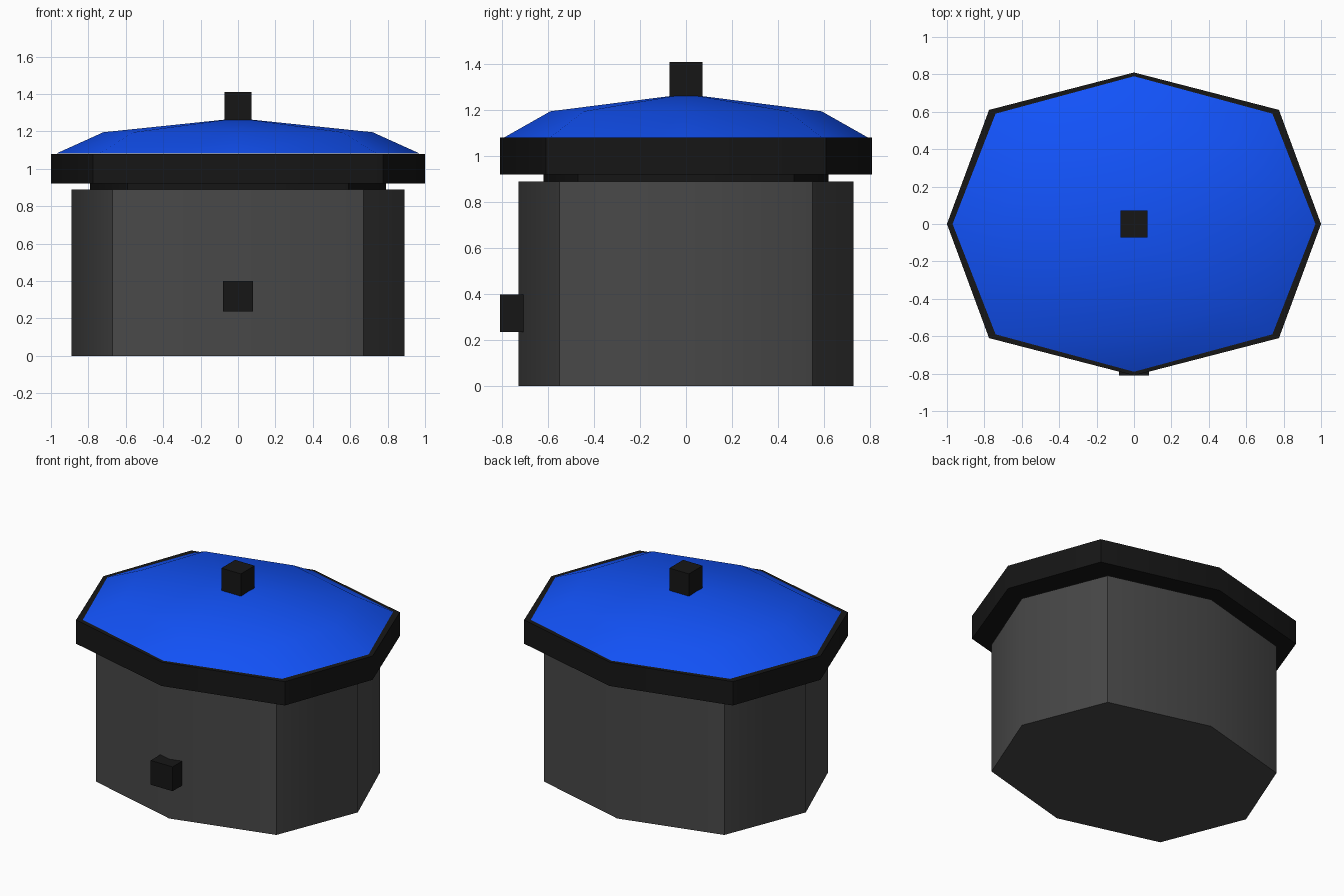
import bpy, bmesh, math

if "Cube" in bpy.data.objects:
    bpy.data.objects.remove(bpy.data.objects["Cube"])


def material(name, rgb):
    m = bpy.data.materials.new(name)
    m.diffuse_color = (*rgb, 1)
    m.use_nodes = True
    m.node_tree.nodes["Principled BSDF"].inputs["Base Color"].default_value = m.diffuse_color
    return m


BLACK = material("black", (0.008, 0.008, 0.008))
CHARCOAL = material("charcoal", (0.065, 0.065, 0.065))
BLUE = material("blue", (0.006, 0.085, 0.95))


def octagon(rx, ry, cx, cy):
    """Stretched octagon: side points rx / ry, corner points cx, cy."""
    return [(rx, 0), (cx, cy), (0, ry), (-cx, cy),
            (-rx, 0), (-cx, -cy), (0, -ry), (cx, -cy)]


def loft(name, levels, mat, apex=None, angle=48):
    """Stack octagon rings (octagon, z), capped, with an optional apex."""
    bm = bmesh.new()
    rings = [[bm.verts.new((x, y, z)) for x, y in pts] for pts, z in levels]
    bm.faces.new(rings[0][::-1])
    for a, b in zip(rings, rings[1:]):
        for i in range(8):
            j = (i + 1) % 8
            bm.faces.new((a[i], a[j], b[j], b[i]))
    top = rings[-1]
    if apex is None:
        bm.faces.new(top)
    else:
        tip = bm.verts.new((0, 0, apex))
        for i in range(8):
            bm.faces.new((top[i], top[(i + 1) % 8], tip))
    me = bpy.data.meshes.new(name)
    bm.to_mesh(me)
    bm.free()
    me.materials.append(mat)
    ob = bpy.data.objects.new(name, me)
    bpy.context.collection.objects.link(ob)
    bpy.ops.object.select_all(action='DESELECT')
    ob.select_set(True)
    bpy.context.view_layer.objects.active = ob
    bpy.ops.object.shade_smooth_by_angle(angle=math.radians(angle))


def box(name, center, size, mat):
    bpy.ops.mesh.primitive_cube_add(size=1, location=center)
    ob = bpy.context.object
    ob.name = name
    ob.scale = size
    ob.data.materials.append(mat)


# Pot body, recessed neck and overhanging rim
body = octagon(0.89, 0.73, 0.67, 0.55)
neck = octagon(0.79, 0.62, 0.59, 0.47)
rim = octagon(1.0, 0.81, 0.775, 0.61)
loft("pot_body", [(body, 0), (body, 0.89)], CHARCOAL)
loft("neck", [(neck, 0.88), (neck, 0.93)], BLACK)
loft("lid_rim", [(rim, 0.92), (rim, 1.08)], BLACK)

# Shallow faceted dome of the lid
dome_base = octagon(0.97, 0.79, 0.74, 0.59)
dome_mid = octagon(0.72, 0.59, 0.56, 0.445)
loft("lid_dome", [(dome_base, 1.082), (dome_mid, 1.195)], BLUE, apex=1.27)

# Lid handle and front control knob
box("lid_handle", (0, 0, 1.335), (0.145, 0.145, 0.15), BLACK)
box("front_knob", (0, -0.758, 0.317), (0.163, 0.104, 0.163), BLACK)
